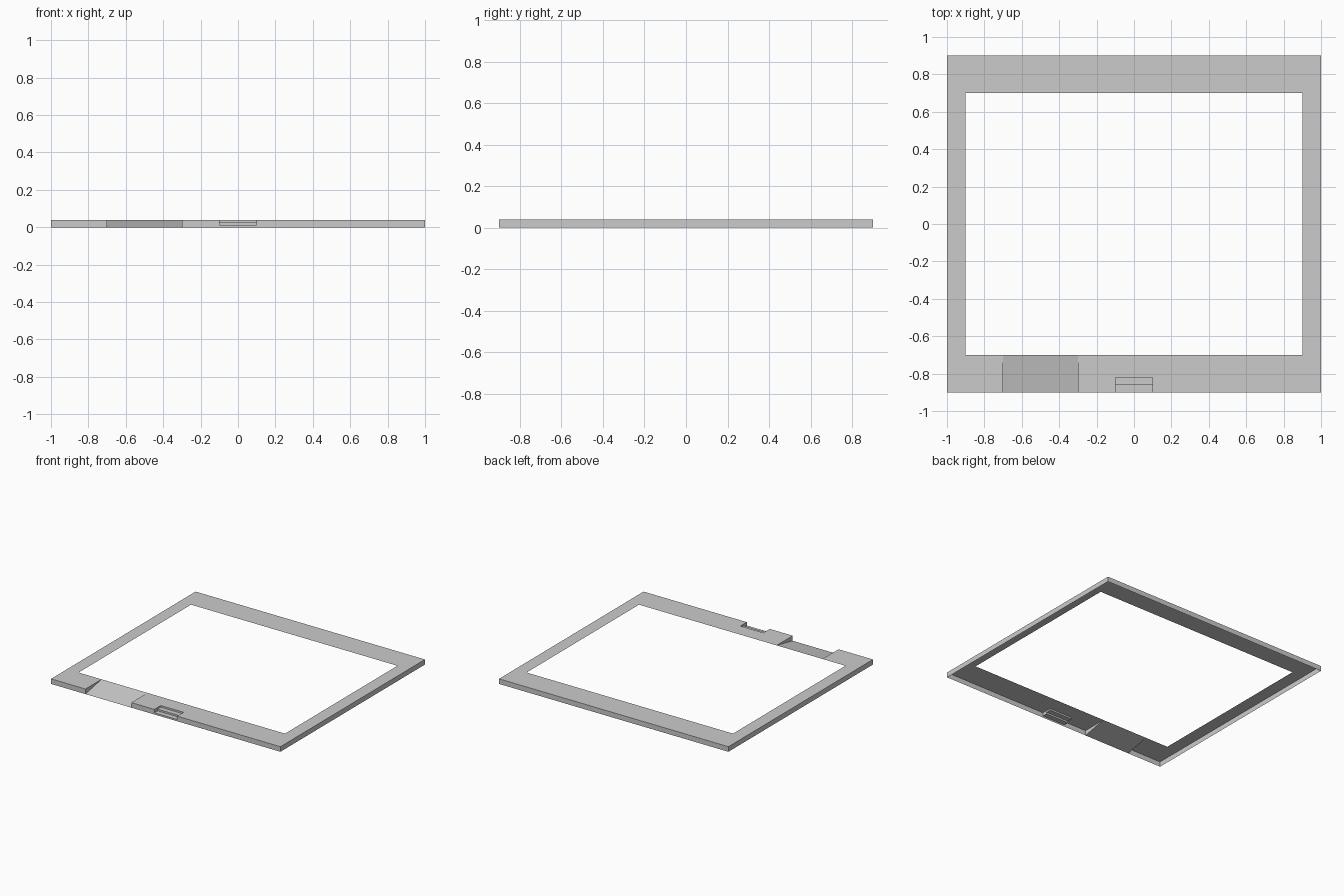
import bpy, bmesh

if "Cube" in bpy.data.objects:
    bpy.data.objects.remove(bpy.data.objects["Cube"])

H = 0.04            # kerb height
OX, OY = 1.0, 0.9   # outer half sizes
IX, IY = 0.9, 0.7   # inner half sizes


def make(name, faces):
    """Object from a list of polygons, corners welded."""
    bm = bmesh.new()
    for f in faces:
        bm.faces.new([bm.verts.new(p) for p in f])
    bmesh.ops.remove_doubles(bm, verts=bm.verts, dist=1e-5)
    me = bpy.data.meshes.new(name)
    bm.to_mesh(me)
    bm.free()
    ob = bpy.data.objects.new(name, me)
    bpy.context.collection.objects.link(ob)
    return ob


def sweep(x0, x1, profile):
    """Sweep a (y, z) profile along x."""
    return [[(x0, *a), (x1, *a), (x1, *b), (x0, *b)]
            for a, b in zip(profile, profile[1:])]


def cheeks(x0, x1, outline):
    """Side walls of a recess, facing into it."""
    return [[(x0, y, z) for y, z in outline],
            [(x1, y, z) for y, z in reversed(outline)]]


# front pavement: plain stretches either side of the ramp and steps
kerb = [(-OY, 0), (-OY, H), (-IY, H)]
front = []
for x0, x1 in ((-OX, -0.7), (-0.3, -0.1), (0.1, OX)):
    front += sweep(x0, x1, kerb)
make("front_pavement", front)

# back pavement
make("back_pavement", sweep(OX, -OX, [(-y, z) for y, z in kerb]))

# side pavements: open-bottomed shell with outer kerb only
for s, name in ((-1, "left_pavement"), (1, "right_pavement")):
    top = [(s * IX, -IY, H), (s * OX, -IY, H), (s * OX, IY, H), (s * IX, IY, H)]
    side = [(s * OX, -OY, 0), (s * OX, OY, 0), (s * OX, OY, H), (s * OX, -OY, H)]
    make(name, [f if s > 0 else f[::-1] for f in (top, side)])

# driveway ramp
make("driveway_ramp", sweep(-0.7, -0.3, [(-OY, 0), (-IY, H)])
     + cheeks(-0.7, -0.3, [(-OY, 0), (-IY, H), (-OY, H)]))

# recessed steps
steps = [(-OY, 0)]
for i in range(3):
    y = -OY + 0.04 * i
    steps += [(y, H * i / 3), (y, H * (i + 1) / 3)] if i else [(y, H / 3)]
make("steps", sweep(-0.1, 0.1, steps + [(-IY, H)])
     + cheeks(-0.1, 0.1, steps[1:] + [(-OY, H)]))
